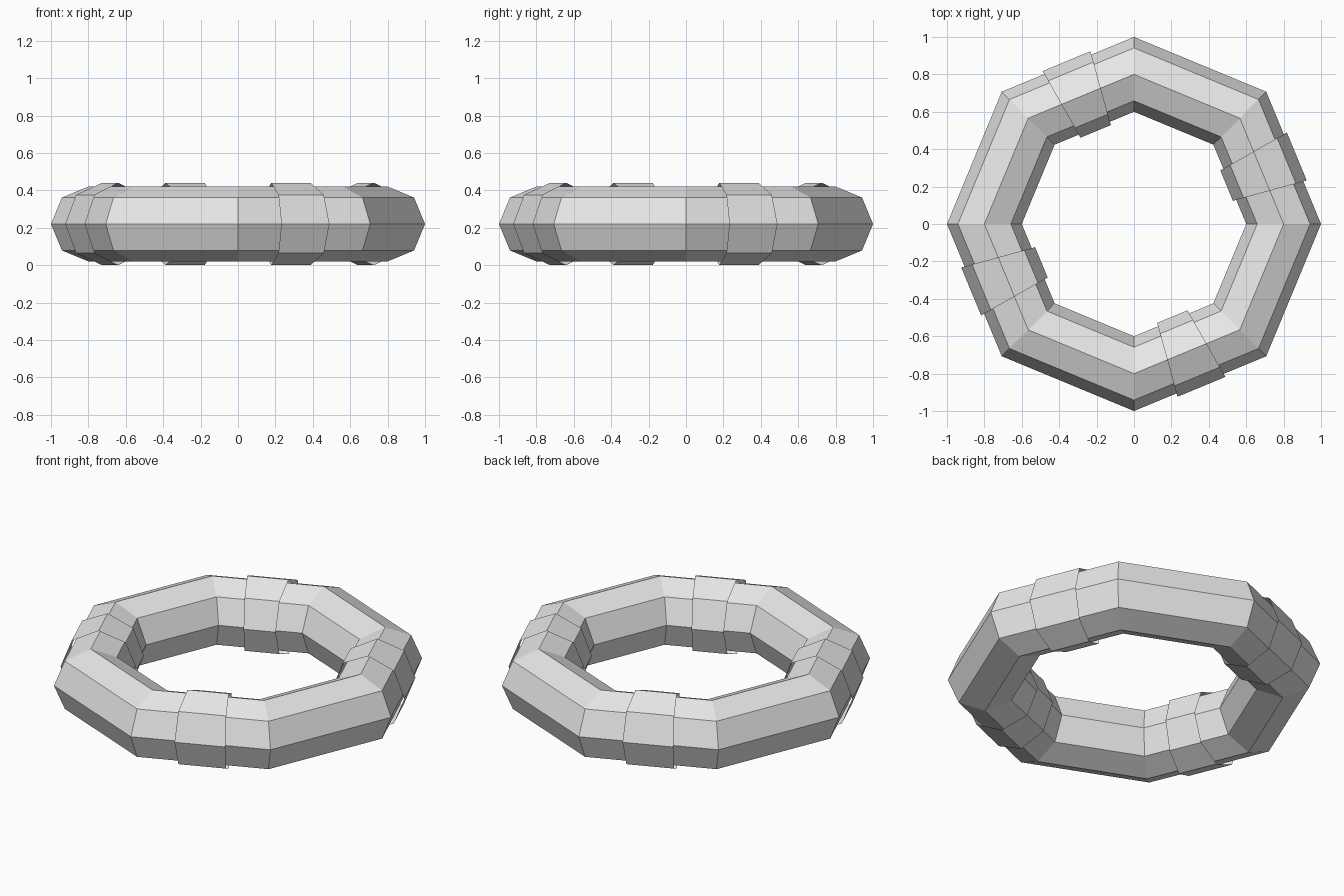
import bpy, bmesh
from math import sin, cos, pi, radians

SIDES = 8            # sides of the ring and of its cross-section
MAJOR = 0.8
TUBE, BAND_TUBE = 0.2, 0.22
MID_Z = BAND_TUBE

cube = bpy.data.objects.get("Cube")
if cube:
    bpy.data.objects.remove(cube)

grey = bpy.data.materials.new("plain_grey")
grey.use_nodes = True
grey.diffuse_color = (0.8, 0.8, 0.8, 1)
grey.node_tree.nodes["Principled BSDF"].inputs["Base Color"].default_value = (0.8, 0.8, 0.8, 1)


def loft(name, loops, closed):
    """Join cross-section loops into a flat-shaded tube."""
    bm = bmesh.new()
    rings = [[bm.verts.new(p) for p in loop] for loop in loops]
    count = len(rings)
    for i in range(count if closed else count - 1):
        a, b = rings[i], rings[(i + 1) % count]
        for j in range(SIDES):
            k = (j + 1) % SIDES
            bm.faces.new((a[j], b[j], b[k], a[k]))
    mesh = bpy.data.meshes.new(name)
    bm.to_mesh(mesh)
    bm.free()
    mesh.materials.append(grey)
    obj = bpy.data.objects.new(name, mesh)
    bpy.context.collection.objects.link(obj)
    return obj


def section(tube):
    """Radius and height of each corner of the octagonal section."""
    steps = [2 * pi * j / SIDES for j in range(SIDES)]
    return [(MAJOR + tube * cos(t), MID_Z + tube * sin(t)) for t in steps]


# Main octagonal ring
angles = [2 * pi * i / SIDES for i in range(SIDES)]
loft("ring", [[(r * cos(a), r * sin(a), z) for r, z in section(TUBE)]
              for a in angles], True)


# Open sleeves around the middle of every second straight section
def band_loop(angle, side):
    points = []
    for r, z in section(BAND_TUBE):
        out = r * cos(pi / SIDES)
        along = side * (0.021 + 0.125 * out)
        points.append((out * cos(angle) - along * sin(angle),
                       out * sin(angle) + along * cos(angle), z))
    return points


for n, place in enumerate(("left", "back", "right", "front")):
    angle = radians(22.5 + 90 * n)
    loft(place + "_band", [band_loop(angle, -1), band_loop(angle, 1)], False)
